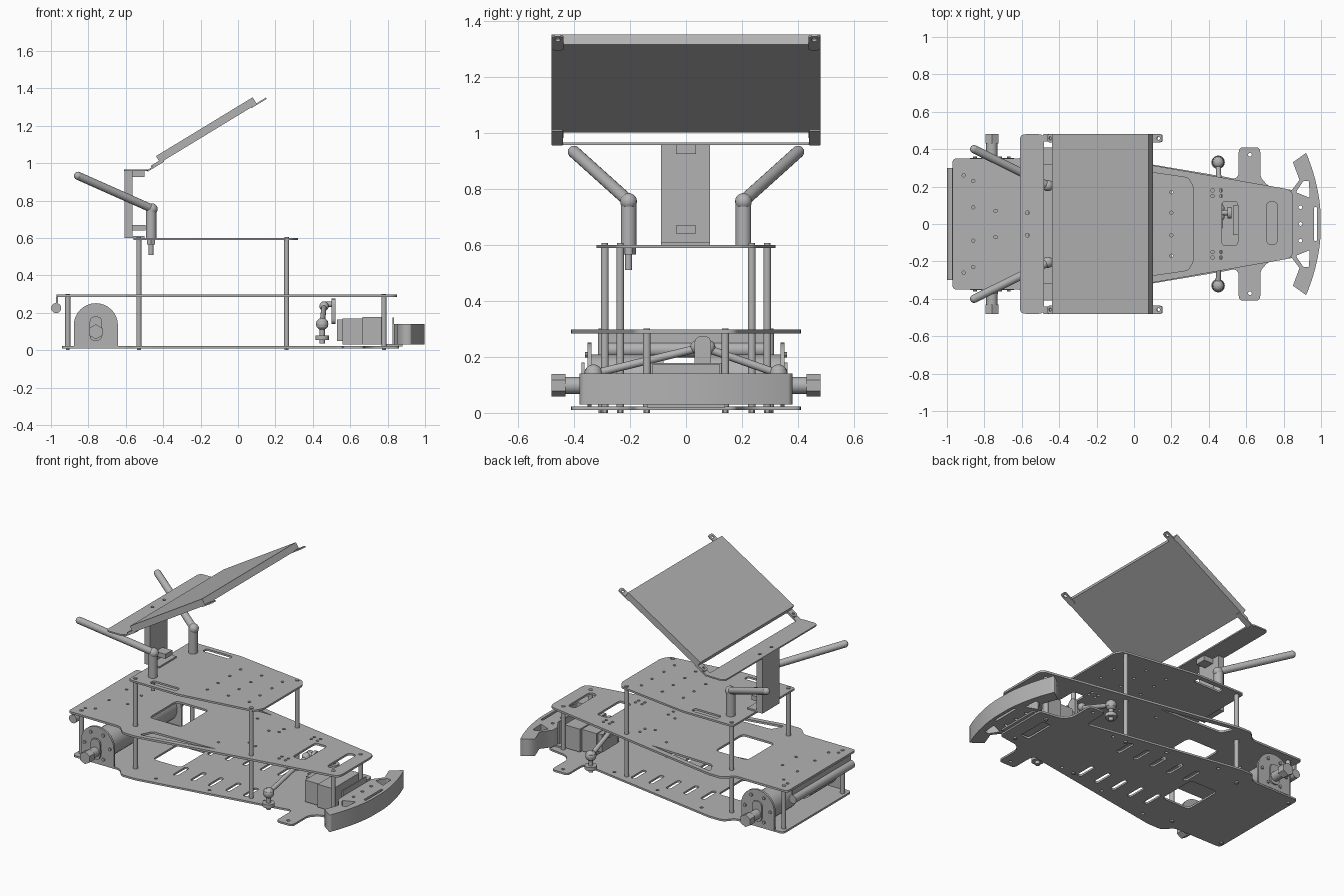
import bpy, bmesh, math
from math import cos, sin, pi, radians
from mathutils import Matrix, Vector

cube = bpy.data.objects.get("Cube")
if cube:
    bpy.data.objects.remove(cube)

grey = bpy.data.materials.new("plain grey")
grey.use_nodes = True
grey.diffuse_color = (0.45, 0.45, 0.45, 1)
grey.node_tree.nodes["Principled BSDF"].inputs["Base Color"].default_value = (0.45, 0.45, 0.45, 1)
UPRIGHT = Matrix.Rotation(pi / 2, 4, 'X')
SIDES = ((-1, "right"), (1, "left"))


def add(name, mesh, matrix=None, smooth=False):
    mesh.materials.clear()
    mesh.materials.append(grey)
    if matrix is not None:
        mesh.transform(matrix)
    ob = bpy.data.objects.new(name, mesh)
    bpy.context.scene.collection.objects.link(ob)
    if smooth:
        bpy.ops.object.select_all(action='DESELECT')
        ob.select_set(True)
        bpy.context.view_layer.objects.active = ob
        bpy.ops.object.shade_smooth_by_angle(angle=radians(35))
    return ob


def box(name, lo, hi, matrix=None):
    bm = bmesh.new()
    lo, hi = Vector(lo), Vector(hi)
    bmesh.ops.create_cube(bm, size=1, matrix=Matrix.Translation((lo + hi) / 2) @ Matrix.Diagonal((*(hi - lo), 1)))
    mesh = bpy.data.meshes.new(name)
    bm.to_mesh(mesh)
    bm.free()
    return add(name, mesh, matrix)


def rod(name, a, b, r, sides=20):
    a, b = Vector(a), Vector(b)
    bm = bmesh.new()
    rot = (b - a).to_track_quat('Z', 'Y').to_matrix().to_4x4()
    bmesh.ops.create_cone(bm, cap_ends=True, segments=sides, radius1=r, radius2=r,
                          depth=(b - a).length, matrix=Matrix.Translation((a + b) / 2) @ rot)
    mesh = bpy.data.meshes.new(name)
    bm.to_mesh(mesh)
    bm.free()
    return add(name, mesh, smooth=sides > 8)


def ball(name, c, r):
    bm = bmesh.new()
    bmesh.ops.create_uvsphere(bm, u_segments=16, v_segments=10, radius=r, matrix=Matrix.Translation(c))
    mesh = bpy.data.meshes.new(name)
    bm.to_mesh(mesh)
    bm.free()
    return add(name, mesh, smooth=True)


def circle(x, y, r, n=14):
    return [(x + r * cos(2 * pi * i / n), y + r * sin(2 * pi * i / n)) for i in range(n)]


def rounded(pts, r):
    out = []
    for i, p in enumerate(pts):
        p, a, b = Vector(p), Vector(pts[i - 1]), Vector(pts[(i + 1) % len(pts)])
        s = p + (a - p).normalized() * min(r, (a - p).length * 0.48)
        e = p + (b - p).normalized() * min(r, (b - p).length * 0.48)
        for t in (0, 0.25, 0.5, 0.75, 1):
            out.append(tuple(s * (1 - t) ** 2 + p * 2 * t * (1 - t) + e * t * t))
    return out


def rect(x0, x1, y0, y1, r=0.015):
    return rounded([(x0, y0), (x1, y0), (x1, y1), (x0, y1)], r)


def both(half):
    """Close a +y half outline with its mirror image."""
    return half + [(x, -y) for x, y in reversed(half)]


def flip(loop, s):
    return [(x, y * s) for x, y in loop]


def plate(name, outline, holes, z0, z1, matrix=None):
    cu = bpy.data.curves.new(name, 'CURVE')
    cu.dimensions, cu.fill_mode, cu.extrude = '2D', 'BOTH', (z1 - z0) / 2
    for loop in [outline] + holes:
        sp = cu.splines.new('POLY')
        sp.points.add(len(loop) - 1)
        for pt, (x, y) in zip(sp.points, loop):
            pt.co = (x, y, 0, 1)
        sp.use_cyclic_u = True
    tmp = bpy.data.objects.new(name + " curve", cu)
    bpy.context.scene.collection.objects.link(tmp)
    mesh = bpy.data.meshes.new_from_object(tmp.evaluated_get(bpy.context.evaluated_depsgraph_get()))
    bpy.data.objects.remove(tmp)
    bm = bmesh.new()
    bm.from_mesh(mesh)
    bmesh.ops.remove_doubles(bm, verts=bm.verts, dist=1e-5)
    bmesh.ops.recalc_face_normals(bm, faces=bm.faces)
    bm.to_mesh(mesh)
    bm.free()
    mesh.transform(Matrix.Translation((0, 0, (z0 + z1) / 2)))
    return add(name, mesh, matrix)


# bottom plate with slanted slots and front side tabs
holes = [rect(0.71, 0.77, -0.1, 0.1), rect(-0.52, -0.32, -0.13, 0.13, 0.03)]
for s, _ in SIDES:
    for i in range(5):
        x = -0.3 + i * 0.125
        holes.append(flip(rounded([(x, 0.11), (x + 0.03, 0.11), (x + 0.03, 0.24), (x, 0.24)], 0.015), s))
    holes += [circle(x, s * y, 0.01) for x, y in ((-0.35, 0.34), (0, 0.29), (0.35, 0.23), (0.62, 0.37))]
base = both([(-0.94, 0.35), (-0.6, 0.35), (-0.55, 0.41), (-0.45, 0.41), (0.5, 0.25), (0.54, 0.24),
             (0.56, 0.26), (0.56, 0.41), (0.675, 0.41), (0.675, 0.25), (0.72, 0.2), (0.86, 0.18)])
plate("bottom_plate", rounded(base, 0.025), holes, 0.01, 0.022)

# upper deck with openings
holes = [rect(-0.53, -0.3, -0.15, 0.13, 0.03), rect(0.47, 0.555, -0.115, 0.12, 0.02),
         rect(0.71, 0.765, -0.11, 0.12, 0.025)]
for s, _ in SIDES:
    holes.append(flip(rounded([(-0.44, 0.38), (-0.4, 0.3), (0.05, 0.285)], 0.02), s))
    spots = [(-0.91, 0.26), (-0.86, 0.23), (-0.86, 0.09), (-0.74, 0.07), (0.21, 0.17), (0.21, 0.12), (0.42, 0.18),
             (0.42, 0.15), (0.465, 0.18), (0.465, 0.15), (0.15, 0.1), (0, 0.2)]
    holes += [circle(x, s * y, 0.009) for x, y in spots]
deck = both([(-0.97, 0.35), (-0.6, 0.35), (-0.54, 0.41), (-0.45, 0.41), (0.83, 0.185), (0.85, 0.16)])
plate("upper_deck", rounded(deck, 0.02), holes, 0.284, 0.297)

# raised top shelf
holes = [circle(x, y, 0.009) for x in (-0.1, 0.05, 0.2) for y in (-0.17, -0.06, 0.06, 0.17)]
for s, _ in SIDES:
    holes.append(flip(rect(-0.43, -0.24, 0.25, 0.29), s))
shelf = both([(-0.56, 0.32), (-0.2, 0.32), (0.29, 0.25), (0.32, 0.2)])
plate("top_shelf", rounded(shelf, 0.02), holes, 0.588, 0.6)

# standoff posts with bolt heads
for s, side in SIDES:
    for x, y, top in ((-0.91, 0.3, 0.29), (-0.53, 0.29, 0.595), (0.26, 0.235, 0.595), (0.78, 0.14, 0.29)):
        rod(f"post_{side}", (x, s * y, 0.015), (x, s * y, top), 0.014, 16)
        rod(f"post_bolt_top_{side}", (x, s * y, top), (x, s * y, top + 0.011), 0.012, 12)
        rod(f"post_bolt_bottom_{side}", (x, s * y, 0), (x, s * y, 0.012), 0.012, 6)

# rear drive motors, arched mounts and hex hubs
for s, side in SIDES:
    arch = [(-0.878, 0.02)] + [(-0.76 + 0.118 * cos(a), 0.133 + 0.118 * sin(a))
                               for a in [pi - i * pi / 16 for i in range(17)]] + [(-0.642, 0.02)]
    plate(f"motor_mount_{side}", arch, [], 0.338, 0.352, Matrix.Scale(s, 4, (0, 1, 0)) @ Matrix.Rotation(pi, 4, 'Z')
          @ Matrix.Scale(-1, 4, (1, 0, 0)) @ UPRIGHT @ Matrix.Scale(1, 4))
    rod(f"motor_{side}", (-0.76, s * 0.08, 0.12), (-0.76, s * 0.34, 0.12), 0.088, 28)
    for i in range(6):
        a = i * pi / 3
        bx, bz = -0.76 + 0.09 * cos(a), 0.13 + 0.09 * sin(a)
        rod(f"mount_bolt_{side}", (bx, s * 0.35, bz), (bx, s * 0.36, bz), 0.01, 10)
    plate(f"mount_pad_{side}", rect(-0.793, -0.727, 0.05, 0.18, 0.03), [], 0.0, 0.012,
          Matrix.Translation((0, s * 0.362, 0)) @ UPRIGHT)
    rod(f"axle_{side}", (-0.76, s * 0.34, 0.098), (-0.76, s * 0.435, 0.098), 0.03)
    rod(f"wheel_hub_{side}", (-0.76, s * 0.43, 0.098), (-0.76, s * 0.48, 0.098), 0.04, 6)

# rear bar under the deck
rod("rear_bar", (-0.972, -0.3, 0.225), (-0.972, 0.3, 0.225), 0.027)
box("rear_bar_bracket", (-0.972, -0.3, 0.2), (-0.962, 0.3, 0.285))

# front bumper with triangular windows
arc = [(0.92 + 0.08 * cos(t * pi / 2) ** 0.9, 0.37 * t) for t in (0.0, 0.2, 0.4, 0.6, 0.8)]
half = [(0.835, 0.17), (0.885, 0.235), (0.85, 0.33), (0.92, 0.38), (0.945, 0.33)] + arc[:0:-1]
half[4:] = [(1.0 - 0.075 * (y / 0.37) ** 2, y) for y in (0.365, 0.3, 0.24, 0.18, 0.12, 0.06)]
windows = [rect(0.962, 0.978, -0.09, 0.09, 0.005)] + [circle(0.89, y, 0.01) for y in (-0.09, 0, 0.09)]
for s, _ in SIDES:
    windows.append(flip(rounded([(0.865, 0.17), (0.905, 0.23), (0.935, 0.23), (0.94, 0.14)], 0.008), s))
plate("front_bumper", both(half), windows, 0.03, 0.14)
box("bumper_bracket", (0.78, -0.14, 0.02), (0.88, 0.14, 0.032))
box("bumper_upright", (0.826, -0.12, 0.022), (0.834, 0.12, 0.175))

# steering servo, mounts and horn
box("servo_rear_block", (0.56, -0.115, 0.03), (0.665, 0.115, 0.17))
box("servo_front_block", (0.665, -0.135, 0.03), (0.775, 0.135, 0.178))
box("servo_gearbox", (0.53, -0.06, 0.05), (0.56, 0.1, 0.165))
plate("servo_horn", rect(0.03, 0.09, 0.14, 0.275, 0.03), [circle(0.06, 0.245, 0.008)], 0.5, 0.52,
      Matrix(((0, 0, 1, 0), (1, 0, 0, 0), (0, 1, 0, 0), (0, 0, 0, 1))))
rod("horn_pin", (0.45, 0.06, 0.245), (0.52, 0.06, 0.245), 0.014)

# steering knuckles and tie rods
for s, side in SIDES:
    x, y = 0.45, s * 0.33
    rod(f"knuckle_disc_{side}", (x, y, 0.055), (x, y, 0.078), 0.036)
    rod(f"knuckle_pin_{side}", (x, y, 0.035), (x, y, 0.17), 0.014)
    rod(f"knuckle_collar_{side}", (x, y, 0.125), (x, y, 0.155), 0.03)
    ball(f"knuckle_ball_{side}", (x, y, 0.14), 0.033)
    ball(f"rod_end_{side}", (0.46, 0.06 + s * 0.02, 0.235), 0.025)
    rod(f"tie_rod_{side}", (x, y, 0.14), (0.46, 0.06, 0.235), 0.014)

# antenna masts: upright socket and swung-back arm
for s, side in SIDES:
    rod(f"antenna_socket_{side}", (-0.465, s * 0.205, 0.6), (-0.465, s * 0.205, 0.755), 0.028)
    ball(f"antenna_joint_{side}", (-0.46, s * 0.205, 0.755), 0.03)
    rod(f"antenna_arm_{side}", (-0.45, s * 0.2, 0.752), (-0.855, s * 0.4, 0.932), 0.022)
    ball(f"antenna_tip_{side}", (-0.855, s * 0.4, 0.932), 0.022)
rod("antenna_nut", (-0.465, -0.205, 0.565), (-0.465, -0.205, 0.59), 0.026, 6)
rod("antenna_connector", (-0.465, -0.205, 0.51), (-0.465, -0.205, 0.57), 0.013)

# panel support column
box("column_web", (-0.607, -0.09, 0.6), (-0.565, 0.085, 0.957))
box("column_top_flange", (-0.565, -0.035, 0.925), (-0.5, 0.035, 0.957))
box("column_foot", (-0.565, -0.035, 0.64), (-0.495, 0.035, 0.67))
box("column_base", (-0.565, -0.09, 0.6), (-0.5, 0.085, 0.61))

# tilted panel and its bent carrier
plate("carrier_plate", rounded([(-0.61, -0.48), (-0.48, -0.48), (-0.48, 0.48), (-0.61, 0.48)], 0.03),
      [circle(-0.57, y, 0.01) for y in (-0.06, 0.06)], 0.957, 0.966)
tilt = Matrix.Translation((-0.485, 0, 0.96)) @ Matrix.Rotation(radians(-31.3), 4, 'Y')
box("panel", (0.08, -0.48, 0), (0.685, 0.48, 0.042), tilt)
for s, side in SIDES:
    plate(f"carrier_leg_{side}", flip(rect(0, 0.1, 0.44, 0.48, 0.005), s), [], -0.006, 0.003, tilt)
    plate(f"panel_lower_ear_{side}", flip(rect(0.03, 0.1, 0.437, 0.48), s),
          [circle(0.05, s * 0.458, 0.009)], 0.003, 0.012, tilt)
    plate(f"panel_upper_ear_{side}", flip(rect(0.65, 0.745, 0.437, 0.48), s),
          [circle(0.722, s * 0.458, 0.01)], -0.004, 0.004, tilt)
